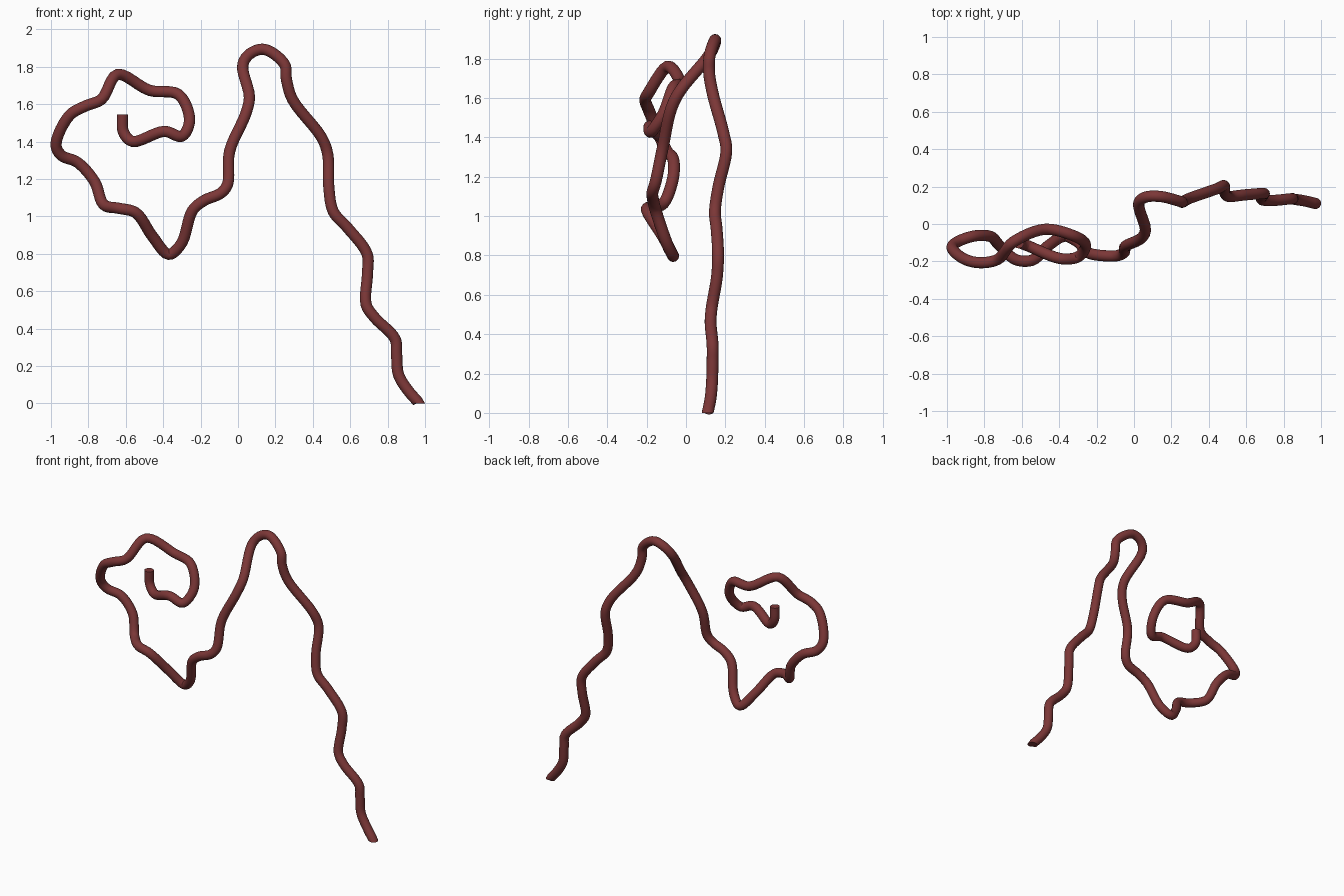
import bpy, bmesh, math
from mathutils import Vector

if "Cube" in bpy.data.objects:
    bpy.data.objects.remove(bpy.data.objects["Cube"])

RADIUS, SIDES, STEPS = 0.03, 20, 6

# centre line of the cord, from the foot to the curled tip
PATH = [Vector(p) for p in (
    (.97, .11, 0), (.905, .125, .075), (.858, .132, .155), (.848, .135, .26), (.84, .135, .345),
    (.73, .125, .46), (.685, .13, .53), (.692, .157, .69), (.69, .163, .8), (.585, .155, .94),
    (.51, .147, 1.025), (.486, .165, 1.15), (.48, .205, 1.33), (.447, .19, 1.422), (.291, .135, 1.626),
    (.259, .117, 1.733), (.249, .12, 1.813), (.142, .147, 1.893), (.067, .145, 1.872), (.026, .115, 1.813),
    (.061, -.03, 1.636), (.04, -.075, 1.545), (-.045, -.118, 1.348), (-.056, -.155, 1.171), (-.094, -.17, 1.123),
    (-.179, -.168, 1.086), (-.243, -.155, 1.032), (-.302, -.095, .856), (-.37, -.065, .797), (-.457, -.115, .893),
    (-.548, -.195, 1.021), (-.634, -.19, 1.043), (-.719, -.115, 1.064), (-.767, -.067, 1.187), (-.858, -.065, 1.289),
    (-.944, -.095, 1.326), (-.973, -.125, 1.385), (-.901, -.19, 1.54), (-.821, -.207, 1.588), (-.73, -.19, 1.626),
    (-.644, -.095, 1.759), (-.473, -.028, 1.674), (-.318, -.065, 1.652), (-.259, -.115, 1.519), (-.302, -.177, 1.428),
    (-.393, -.185, 1.455), (-.564, -.118, 1.401), (-.612, -.1, 1.45), (-.617, -.1, 1.545))]


def smooth_path(pts):
    """Centripetal Catmull-Rom curve through the points."""
    p = [2 * pts[0] - pts[1]] + pts + [2 * pts[-1] - pts[-2]]
    out = []
    for i in range(len(pts) - 1):
        a, b, c, d = p[i:i + 4]
        t1 = (b - a).length ** 0.5
        t2 = t1 + (c - b).length ** 0.5
        t3 = t2 + (d - c).length ** 0.5
        for s in range(STEPS):
            t = t1 + (t2 - t1) * s / STEPS
            a1 = a.lerp(b, t / t1)
            a2 = b.lerp(c, (t - t1) / (t2 - t1))
            a3 = c.lerp(d, (t - t2) / (t3 - t2))
            b1 = a1.lerp(a2, t / t2)
            b2 = a2.lerp(a3, (t - t1) / (t3 - t1))
            out.append(b1.lerp(b2, (t - t1) / (t2 - t1)))
    return out + [pts[-1].copy()]


def sweep(name, pts, mat):
    """Round tube along the points, with level flat ends."""
    line = smooth_path(pts)
    n = len(line)
    tang = [(line[min(i + 1, n - 1)] - line[max(i - 1, 0)]).normalized() for i in range(n)]
    tang[0] = tang[-1] = Vector((0, 0, 1))
    bm = bmesh.new()
    rings, side = [], Vector((0, 1, 0))
    for c, t in zip(line, tang):
        side = (side - t * side.dot(t)).normalized()
        up = t.cross(side)
        rings.append([bm.verts.new(c + RADIUS * (side * math.cos(a) + up * math.sin(a)))
                      for a in (2 * math.pi * k / SIDES for k in range(SIDES))])
    for r0, r1 in zip(rings, rings[1:]):
        for k in range(SIDES):
            j = (k + 1) % SIDES
            bm.faces.new((r0[k], r0[j], r1[j], r1[k]))
    bm.faces.new(rings[0][::-1])
    bm.faces.new(rings[-1])
    bmesh.ops.recalc_face_normals(bm, faces=bm.faces)
    mesh = bpy.data.meshes.new(name)
    bm.to_mesh(mesh)
    bm.free()
    mesh.materials.append(mat)
    obj = bpy.data.objects.new(name, mesh)
    bpy.context.collection.objects.link(obj)
    bpy.context.view_layer.objects.active = obj
    obj.select_set(True)
    bpy.ops.object.shade_smooth_by_angle(angle=math.radians(50))
    return obj


# one winding cord in dark red
red = bpy.data.materials.new("dark red")
red.diffuse_color = (0.2, 0.038, 0.038, 1)
red.use_nodes = True
red.node_tree.nodes["Principled BSDF"].inputs["Base Color"].default_value = red.diffuse_color
sweep("winding_cord", PATH, red)
